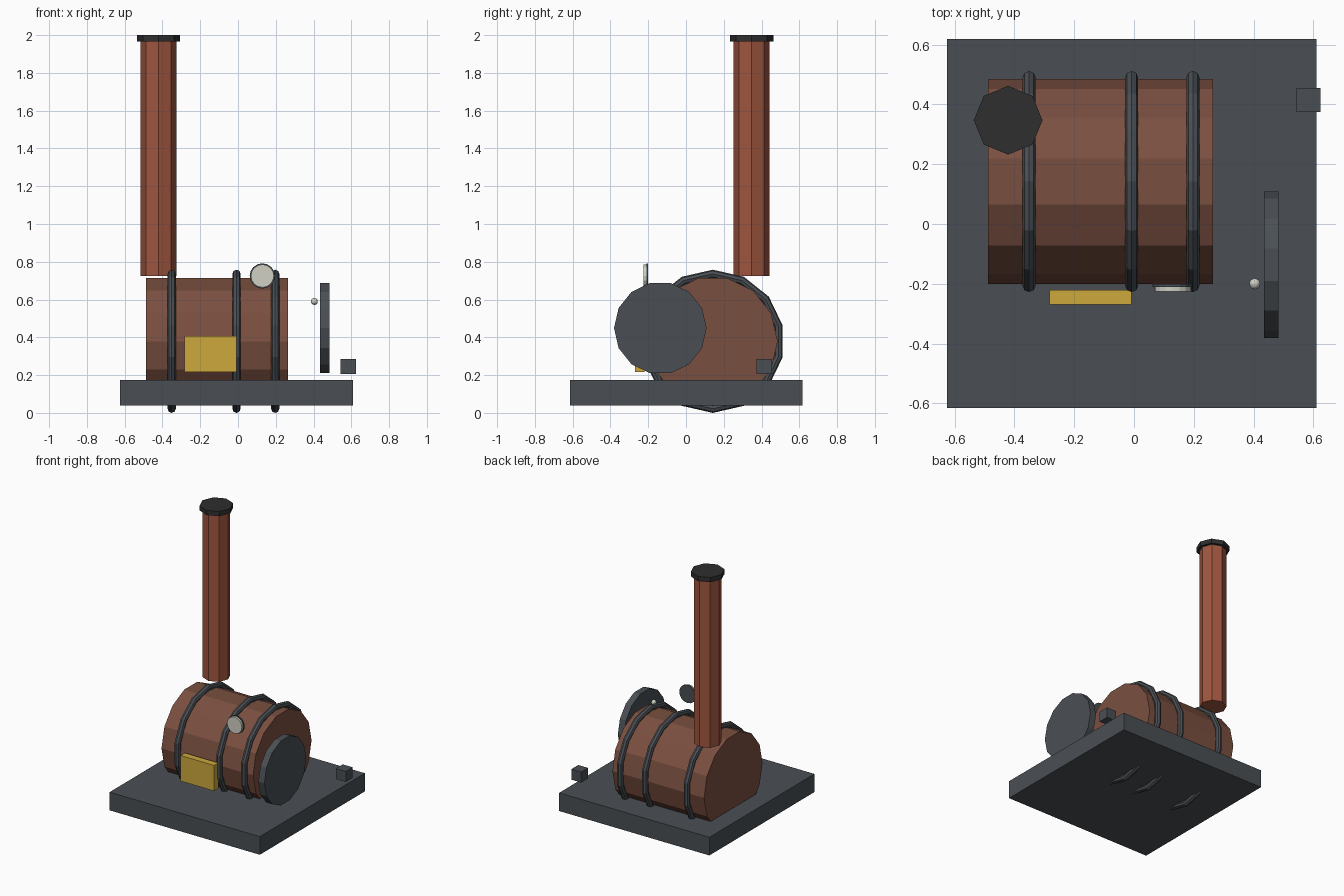
import bpy, math
from mathutils import Matrix, Vector

if "Cube" in bpy.data.objects:
    bpy.data.objects.remove(bpy.data.objects["Cube"])


def material(name, rgb):
    lin = [((c / 255 + 0.055) / 1.055) ** 2.4 for c in rgb]
    m = bpy.data.materials.new(name)
    m.diffuse_color = (*lin, 1)
    m.use_nodes = True
    m.node_tree.nodes["Principled BSDF"].inputs["Base Color"].default_value = m.diffuse_color
    return m


IRON = material("dark iron", (74, 79, 84))
COPPER = material("boiler brown", (122, 79, 64))
BRICK = material("chimney red brown", (158, 85, 62))
SOOT = material("soot black", (46, 46, 46))
BRASS = material("brass yellow", (205, 168, 60))
PALE = material("pale dial", (208, 208, 196))


def finish(name, mat):
    ob = bpy.context.object
    ob.name = ob.data.name = name
    ob.data.materials.append(mat)
    return ob


def box(name, lo, hi, mat):
    lo, hi = Vector(lo), Vector(hi)
    bpy.ops.mesh.primitive_cube_add(size=1)
    ob = finish(name, mat)
    ob.data.transform(Matrix.Translation((lo + hi) / 2) @ Matrix.Diagonal((*(hi - lo), 1)))


def cylinder(name, axis, centre, start, end, radius, sides, mat):
    """Prism along an axis; on the x axis the first corner points along y,
    on the z axis it points along x."""
    bpy.ops.mesh.primitive_cylinder_add(vertices=sides, radius=radius, depth=end - start)
    ob = finish(name, mat)
    mid = (start + end) / 2
    if axis == "x":
        rot, loc = Matrix.Rotation(math.pi / 2, 4, "Y"), (mid, *centre)
    elif axis == "y":
        rot, loc = Matrix.Rotation(math.pi / 2, 4, "X"), (centre[0], mid, centre[1])
    else:
        rot, loc = Matrix.Identity(4), (*centre, mid)
    ob.data.transform(Matrix.Translation(loc) @ rot)


# base slab
box("base_slab", (-0.625, -0.615, 0.04), (0.61, 0.618, 0.175), IRON)

# boiler drum lying along x, with its bands
boiler = (0.142, 0.379)
cylinder("boiler", "x", boiler, -0.488, 0.265, 0.343, 14, COPPER)
for i, x in enumerate((-0.351, -0.008, 0.197)):
    bpy.ops.mesh.primitive_torus_add(major_segments=14, minor_segments=8,
                                     major_radius=0.357, minor_radius=0.022)
    ob = finish(f"boiler_band_{i + 1}", IRON)
    ob.data.transform(Matrix.Translation((x, *boiler)) @ Matrix.Rotation(math.pi / 2, 4, "Y"))

# chimney and cap
cylinder("chimney", "z", (-0.421, 0.347), 0.725, 1.965, 0.095, 8, BRICK)
cylinder("chimney_cap", "z", (-0.421, 0.347), 1.965, 2.0, 0.115, 8, SOOT)

# flywheel
cylinder("flywheel", "x", (-0.136, 0.449), 0.434, 0.484, 0.245, 14, IRON)

# firebox door
box("firebox_door", (-0.282, -0.27, 0.217), (-0.008, -0.22, 0.407), BRASS)

# pressure gauge: iron back plate and pale dial
cylinder("gauge_back", "y", (0.129, 0.725), -0.21, -0.201, 0.067, 16, IRON)
cylinder("gauge_dial", "y", (0.129, 0.725), -0.226, -0.21, 0.061, 16, PALE)

# lever knob
bpy.ops.mesh.primitive_uv_sphere_add(segments=10, ring_count=6, radius=0.019)
finish("lever_knob", PALE).data.transform(Matrix.Translation((0.404, -0.2, 0.59)))

# small block at the rear right corner
box("rear_block", (0.543, 0.374, 0.207), (0.624, 0.455, 0.285), IRON)
